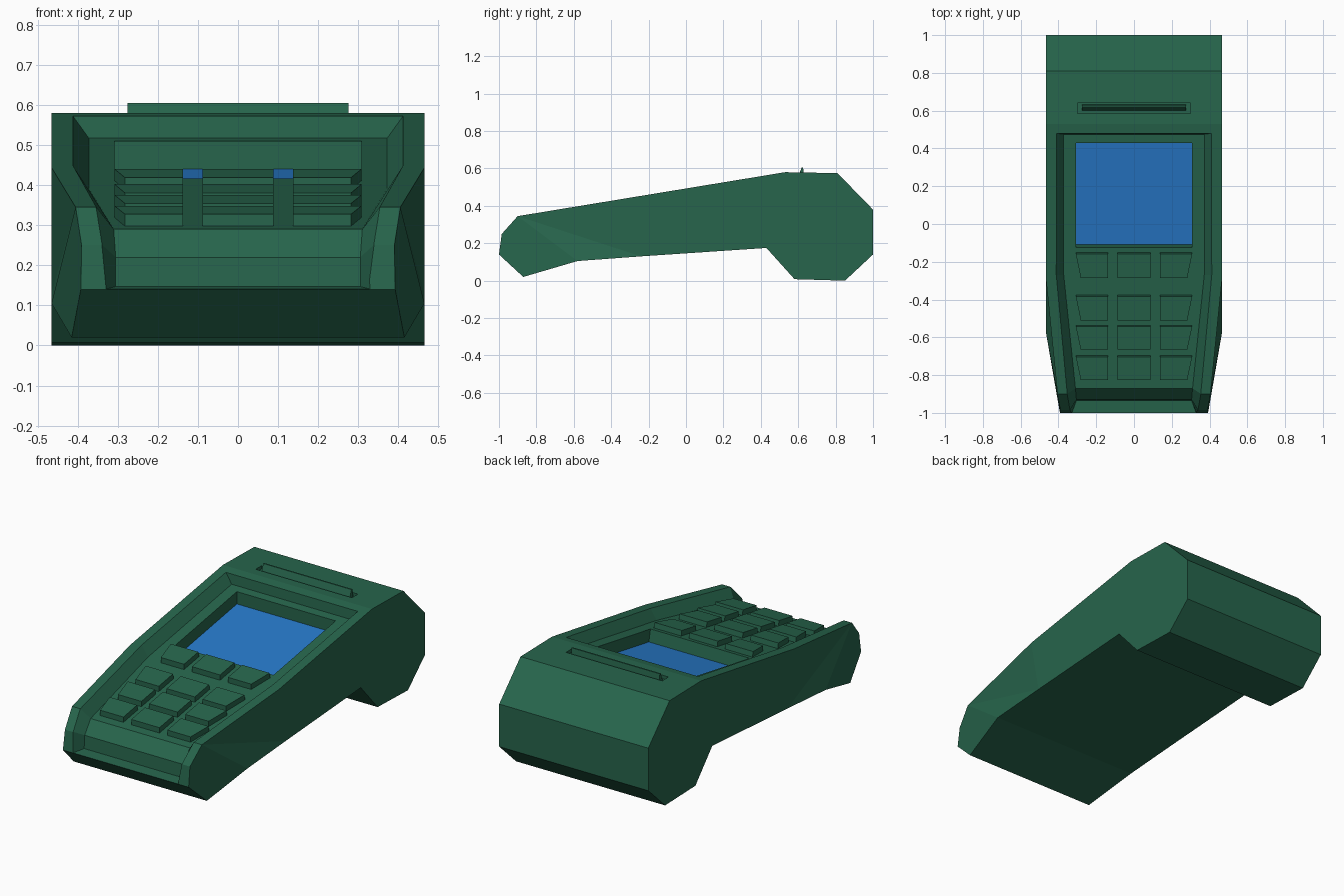
import bpy, bmesh

if "Cube" in bpy.data.objects:
    bpy.data.objects.remove(bpy.data.objects["Cube"])


def material(name, rgb):
    m = bpy.data.materials.new(name)
    m.diffuse_color = (*rgb, 1)
    m.use_nodes = True
    m.node_tree.nodes["Principled BSDF"].inputs["Base Color"].default_value = m.diffuse_color
    return m


GREEN = material("green_plastic", (0.02, 0.13, 0.072))
BLUE = material("blue_glass", (0.02, 0.19, 0.58))


def loft(name, rings, mat=GREEN, caps=None):
    """Bridge rings of equal length; caps are index tuples used on both ends."""
    n = len(rings[0])
    caps = caps or [tuple(range(n))]
    bm = bmesh.new()
    vs = [[bm.verts.new(p) for p in r] for r in rings]
    for a, b in zip(vs, vs[1:]):
        for i in range(n):
            j = (i + 1) % n
            bm.faces.new((a[i], a[j], b[j], b[i]))
    for ring in (vs[0], vs[-1]):
        for cap in caps:
            bm.faces.new([ring[i] for i in cap])
    bmesh.ops.recalc_face_normals(bm, faces=bm.faces)
    me = bpy.data.meshes.new(name)
    bm.to_mesh(me)
    bm.free()
    me.materials.append(mat)
    ob = bpy.data.objects.new(name, me)
    bpy.context.collection.objects.link(ob)
    return ob


def prism(name, profile, half, mat=GREEN):
    """Extrude a (y, z) profile symmetrically across x."""
    return loft(name, [[(s * half, y, z) for y, z in profile] for s in (-1, 1)], mat)


def cut(target, cutter):
    mod = target.modifiers.new("cut", 'BOOLEAN')
    mod.operation, mod.solver, mod.object = 'DIFFERENCE', 'EXACT', cutter
    bpy.context.view_layer.objects.active = target
    bpy.ops.object.modifier_apply(modifier=mod.name)
    bpy.data.objects.remove(cutter)


def floor_z(y):
    return 0.29 + (y + 0.87) * 0.1688


# Body: side profile as (y, z, half width), tapering towards the front
side = [(-1.0, 0.14, 0.392), (-0.985, 0.25, 0.39), (-0.9, 0.345, 0.405),
        (-0.3, 0.4436, 0.465), (0.53, 0.58, 0.465), (0.81, 0.575, 0.465),
        (1.0, 0.38, 0.465), (1.0, 0.14, 0.465), (0.85, 0.0, 0.465),
        (0.58, 0.008, 0.465), (0.43, 0.175, 0.465), (-0.24, 0.13, 0.465),
        (-0.58, 0.105, 0.465), (-0.87, 0.02, 0.415)]
body = loft("terminal_body", [[(s * w, y, z) for y, z, w in side] for s in (-1, 1)],
            caps=[tuple(range(3, 12)), (2, 3, 11), (2, 11, 12), (0, 1, 2, 12, 13)])

# Keypad tray with sloping walls, open at the front
# each station: rim (y, x, z), floor (y, x, z)
stations = [((0.48, 0.413, 0.574), (0.475, 0.372, floor_z(0.475))),
            ((-0.27, 0.413, 0.4505), (-0.27, 0.372, floor_z(-0.27))),
            ((-0.9, 0.355, 0.347), (-0.87, 0.31, 0.29)),
            ((-0.986, 0.34, 0.252), (-0.93, 0.305, 0.22)),
            ((-1.03, 0.34, 0.138), (-0.935, 0.305, 0.147))]
rings = []
for (ry, rx, rz), (fy, fx, fz) in stations:
    rings.append([(-fx, fy, fz), (fx, fy, fz), (rx, ry, rz),
                  (rx, ry, 0.8), (-rx, ry, 0.8), (-rx, ry, rz)])
cut(body, loft("tray_cutter", rings, caps=[(0, 1, 2, 5), (5, 2, 3, 4)]))

# Screen well and card slot
cut(body, prism("screen_cutter",
                [(-0.108, 0.345), (0.43, 0.436), (0.43, 0.8), (-0.125, 0.8), (-0.125, 0.42)], 0.308))
cut(body, prism("slot_cutter", [(0.585, 0.56), (0.64, 0.56), (0.64, 0.7), (0.585, 0.7)], 0.3))

# Screen glass
prism("screen", [(-0.108, 0.34), (0.43, 0.431), (0.43, 0.44), (-0.108, 0.349)], 0.308, BLUE)

# Card reader lip leaning out of the slot
prism("card_slot_lip", [(0.6, 0.555), (0.618, 0.605), (0.626, 0.605), (0.632, 0.555)], 0.275)

# Keys: outer columns have a slanted outer edge
for r, (front, back) in enumerate([(-0.285, -0.15), (-0.51, -0.375),
                                   (-0.665, -0.535), (-0.825, -0.695)]):
    for c, (x0f, x0b, x1b, x1f) in enumerate([(-0.282, -0.308, -0.137, -0.137),
                                              (-0.088, -0.088, 0.088, 0.088),
                                              (0.137, 0.137, 0.308, 0.282)]):
        base, top = [], []
        for x, y in ((x0f, front), (x0b, back), (x1b, back), (x1f, front)):
            ty = y - 0.008 if y == back else y
            base.append((x, y, floor_z(y) - 0.01))
            top.append((x, ty, floor_z(ty) + 0.03))
        loft(f"key_row{r + 1}_column{c + 1}", [base, top])
